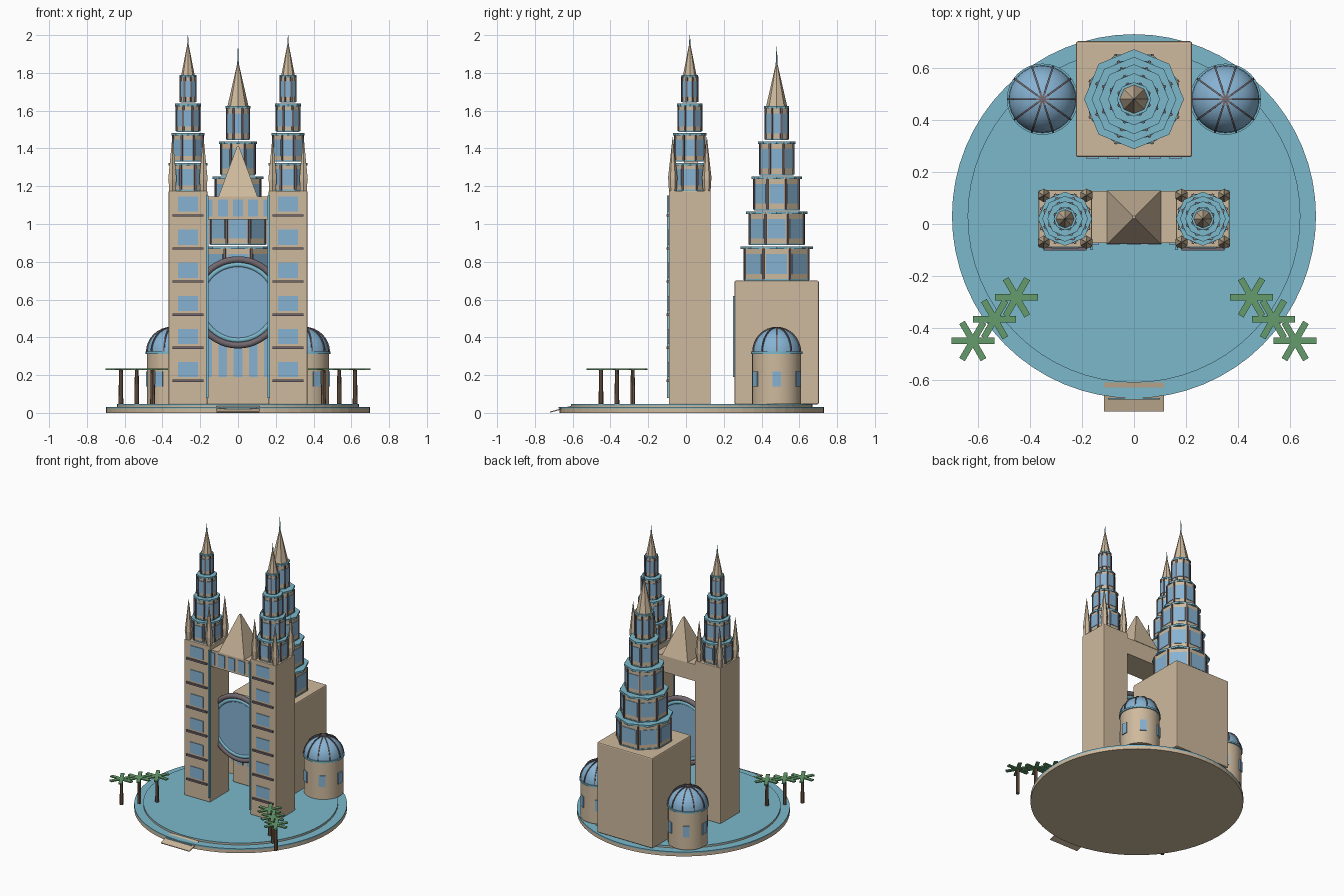
import bpy, bmesh
from math import pi, sin, cos, atan2
from mathutils import Matrix, Vector

cube = bpy.data.objects.get("Cube")
if cube:
    bpy.data.objects.remove(cube, do_unlink=True)


def material(name, rgb):
    m = bpy.data.materials.new(name)
    m.use_nodes = True
    col = (*rgb, 1)
    m.diffuse_color = col
    node = next(n for n in m.node_tree.nodes if n.type == 'BSDF_PRINCIPLED')
    node.inputs["Base Color"].default_value = col
    return m


STONE = material("sandstone", (.62, .49, .34))
TEAL = material("teal trim", (.2, .48, .6))
GLASS = material("blue glass", (.24, .45, .65))
MAUVE = material("grey mauve", (.17, .14, .16))
GREEN = material("palm green", (.13, .33, .15))
BROWN = material("trunk brown", (.18, .11, .07))


def finish(name, bm, mat, smooth=False):
    me = bpy.data.meshes.new(name)
    bm.to_mesh(me)
    bm.free()
    me.materials.append(mat)
    ob = bpy.data.objects.new(name, me)
    bpy.context.collection.objects.link(ob)
    if smooth:
        bpy.ops.object.select_all(action='DESELECT')
        ob.select_set(True)
        bpy.context.view_layer.objects.active = ob
        bpy.ops.object.shade_smooth_by_angle(angle=.7)
    return ob


def add_box(bm, x, y, z, w, d, h, turn=0, tilt=0):
    """Box centred on a point, spun about z and tilted about x."""
    m = (Matrix.Translation((x, y, z)) @ Matrix.Rotation(turn, 4, 'Z')
         @ Matrix.Rotation(tilt, 4, 'X') @ Matrix.Diagonal((w, d, h, 1)))
    bmesh.ops.create_cube(bm, size=1, matrix=m)


def add_cone(bm, x, y, z0, z1, r0, r1, sides, turn=0):
    """Upright prism, frustum or cone; first corner at angle turn."""
    m = Matrix.Translation((x, y, (z0 + z1) / 2)) @ Matrix.Rotation(turn, 4, 'Z')
    bmesh.ops.create_cone(bm, cap_ends=True, segments=sides, radius1=r0,
                          radius2=r1, depth=z1 - z0, matrix=m)


def box(name, mat, *dims, bevel=0, **kw):
    bm = bmesh.new()
    add_box(bm, *dims, **kw)
    if bevel:
        bmesh.ops.bevel(bm, geom=bm.edges[:], offset=bevel, segments=2, affect='EDGES', profile=.5)
    return finish(name, bm, mat)


def cone(name, mat, *dims, smooth=False, **kw):
    bm = bmesh.new()
    add_cone(bm, *dims, **kw)
    return finish(name, bm, mat, smooth)


def tiered_spire(name, x, y, levels, radii, roof_r, roof_top, tip):
    """Octagonal tiers with windows, corner pilasters and projecting rims."""
    body, glass, posts, rims = (bmesh.new() for _ in range(4))
    for z0, z1, r in zip(levels, levels[1:], radii):
        h = z1 - z0
        rb = r * .95
        apothem = rb * cos(pi / 8)
        add_cone(body, x, y, z0, z1 - .012, rb, rb, 8, pi / 8)
        add_cone(rims, x, y, z1 - .02, z1 - .006, r, r, 8)
        add_cone(rims, x, y, z0, z0 + .008, r * .97, r * .97, 8, pi / 8)
        for i in range(8):
            a = i * pi / 4
            add_box(glass, x + apothem * cos(a), y + apothem * sin(a), z0 + h * .47,
                    .008, r * .58, h * .56, turn=a)
            a += pi / 8
            add_box(posts, x + rb * cos(a), y + rb * sin(a), z0 + h * .46,
                    .01, .01, h * .88, turn=a)
    finish(name + "_tiers", body, STONE)
    finish(name + "_windows", glass, GLASS)
    finish(name + "_pilasters", posts, MAUVE)
    finish(name + "_rims", rims, TEAL)
    cone(name + "_roof", STONE, x, y, levels[-1] - .01, roof_top, roof_r, .004, 8)
    cone(name + "_finial", TEAL, x, y, roof_top - .02, tip, .006, .001, 6)


# Round plaza with a raised inner terrace and entry ramp
PY = .03
cone("plaza_base", STONE, 0, PY, 0, .022, .7, .7, 64)
cone("plaza_surface", TEAL, 0, PY, .022, .032, .7, .7, 64)
cone("terrace_base", STONE, 0, PY, .032, .04, .64, .64, 64)
cone("terrace_surface", TEAL, 0, PY, .04, .046, .64, .64, 64)
box("entry_ramp", STONE, 0, -.665, .019, .23, .115, .006, tilt=atan2(.03, .11))
box("ramp_step", TEAL, 0, -.672, .026, .2, .006, .008)

# Twin gate towers
GY = .02
for side, tag in ((1, "left"), (-1, "right")):
    tx = .265 * side
    box(tag + "_gate_tower", STONE, tx, GY, .61, .205, .22, 1.13, bevel=.004)
    wins, ledges = bmesh.new(), bmesh.new()
    for i in range(6):
        z = .23 + .175 * i
        add_box(wins, tx, -.091, z, .105, .008, .08)
        add_box(ledges, tx, -.094, z - .06, .165, .016, .012)
    finish(tag + "_gate_windows", wins, GLASS)
    finish(tag + "_gate_ledges", ledges, MAUVE)
    box(tag + "_gate_trim", TEAL, .163 * side, -.093, .615, .012, .014, 1.07)
    # Corner pinnacles
    bm = bmesh.new()
    for px in (-.082, .082):
        for py in (-.09, .09):
            add_cone(bm, tx + px, GY + py, 1.17, 1.235, .02, .024, 6)
            add_cone(bm, tx + px, GY + py, 1.235, 1.46, .026, .001, 6)
    finish(tag + "_gate_pinnacles", bm, STONE)
    tiered_spire(tag + "_gate_spire", tx, GY, (1.175, 1.33, 1.488, 1.643, 1.795),
                 (.104, .088, .068, .044), .036, 1.95, 2.0)

# Bridge between the towers with windows and pyramid roof
box("bridge", STONE, 0, .026, 1.085, .33, .2, .12)
bm = bmesh.new()
for i in range(-2, 3):
    add_box(bm, i * .08, -.075, 1.085, .052, .008, .09)
finish("bridge_windows", bm, GLASS)
cone("bridge_roof", STONE, 0, .026, 1.145, 1.41, .146, .008, 4, turn=pi / 4)


# Great round window hung between the towers
def hoop(name, mat, major, minor):
    bm = bmesh.new()
    ring = Matrix.Translation((major, 0, 0)) @ Matrix.Rotation(pi / 2, 4, 'X')
    bmesh.ops.create_circle(bm, radius=minor, segments=10, matrix=ring)
    bmesh.ops.spin(bm, geom=bm.verts[:] + bm.edges[:], cent=(0, 0, 0), axis=(0, 0, 1),
                   angle=2 * pi, steps=48, use_merge=True)
    bmesh.ops.recalc_face_normals(bm, faces=bm.faces)
    bm.transform(Matrix.Translation((0, GY, .585)) @ Matrix.Rotation(pi / 2, 4, 'X'))
    finish(name, bm, mat, True)


hoop("outer_hoop", MAUVE, .227, .018)
hoop("inner_hoop", TEAL, .2, .014)
disc = cone("round_window", GLASS, 0, 0, -.006, .006, .198, .198, 48)
disc.data.transform(Matrix.Translation((0, GY, .585)) @ Matrix.Rotation(pi / 2, 4, 'X'))

# Main hall with its tall windows and central spire
HY = .48
box("main_hall", STONE, 0, HY, .373, .446, .446, .655, bevel=.008)
bm = bmesh.new()
for i in range(-2, 3):
    add_box(bm, i * .08, HY - .224, .405, .045, .012, .43)
finish("hall_windows", bm, GLASS)
tiered_spire("main_spire", 0, HY, (.7, .888, 1.072, 1.258, 1.444, 1.632),
             (.192, .163, .134, .1, .066), .056, 1.85, 1.94)

# Domed side pavilions
for side, tag in ((1, "left"), (-1, "right")):
    cx = .352 * side
    cone(tag + "_pavilion", STONE, cx, HY, .046, .32, .13, .13, 32, smooth=True)
    cone(tag + "_pavilion_rim", TEAL, cx, HY, .312, .324, .137, .137, 32, smooth=True)
    bm = bmesh.new()
    bmesh.ops.create_uvsphere(bm, u_segments=32, v_segments=16, radius=.13)
    bmesh.ops.bisect_plane(bm, geom=bm.verts[:] + bm.edges[:] + bm.faces[:],
                           plane_co=(0, 0, 0), plane_no=(0, 0, 1), clear_inner=True)
    bm.transform(Matrix.Translation((cx, HY, .32)))
    finish(tag + "_dome", bm, GLASS, True)
    ribs, wins = bmesh.new(), bmesh.new()
    for i in range(10):
        a = i * pi / 5
        for k in range(8):
            t = (k + .5) * pi / 16
            p = Vector((cx, HY, .32)) + .131 * Vector((cos(a) * cos(t), sin(a) * cos(t), sin(t)))
            m = (Matrix.Translation(p) @ Matrix.Rotation(a, 4, 'Z')
                 @ Matrix.Rotation(-t, 4, 'Y') @ Matrix.Diagonal((.008, .007, .028, 1)))
            bmesh.ops.create_cube(ribs, size=1, matrix=m)
    for i in range(6):
        a = i * pi / 3
        add_box(wins, cx + .13 * cos(a), HY + .13 * sin(a), .18, .009, .045, .08, turn=a)
    finish(tag + "_dome_ribs", ribs, MAUVE)
    finish(tag + "_pavilion_windows", wins, GLASS)

# Palm trees in two rows
for side, tag in ((1, "left"), (-1, "right")):
    trunks, fronds = bmesh.new(), bmesh.new()
    for i in range(3):
        px, py = side * (.452 + .084 * i), -.282 - .084 * i
        add_cone(trunks, px, py, .046, .228, .013, .01, 8)
        for k in range(3):
            add_box(fronds, px, py, .23 + .001 * k, .165, .025, .008, turn=k * pi / 3)
    finish(tag + "_palm_trunks", trunks, BROWN)
    finish(tag + "_palm_fronds", fronds, GREEN)
